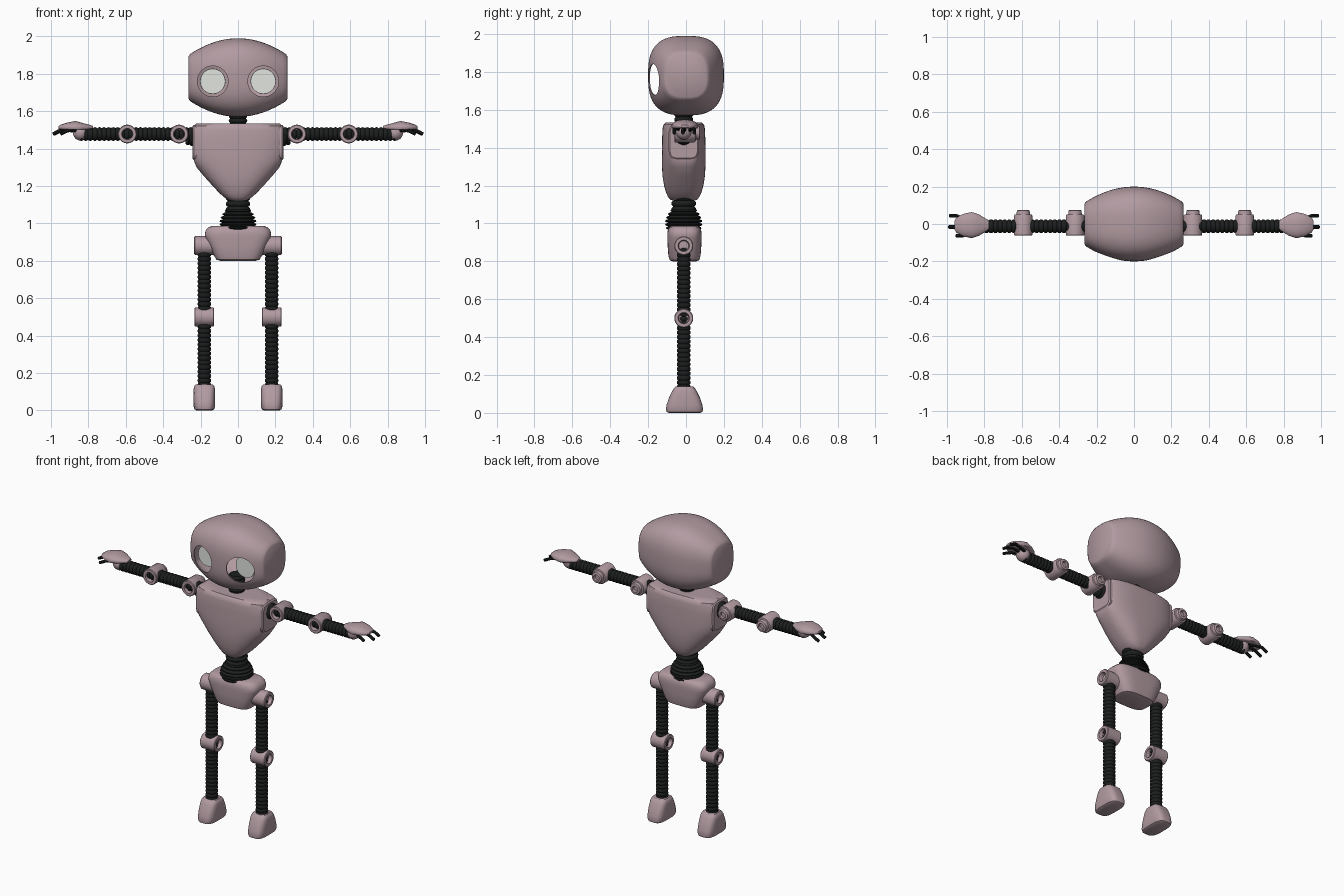
import bpy
import bmesh
from math import cos, sin, pi, copysign

cube = bpy.data.objects.get("Cube")
if cube:
    bpy.data.objects.remove(cube, do_unlink=True)


def material(name, rgb):
    m = bpy.data.materials.new(name)
    m.use_nodes = True
    m.diffuse_color = (*rgb, 1)
    bsdf = m.node_tree.nodes["Principled BSDF"]
    bsdf.inputs["Base Color"].default_value = (*rgb, 1)
    bsdf.inputs["Roughness"].default_value = 0.6
    return m


SHELL = material("dusty pink shell", (0.44, 0.325, 0.355))
RUBBER = material("black rubber", (0.012, 0.013, 0.013))
LENS = material("pale eye lens", (0.75, 0.78, 0.74))
Y = -0.012      # depth of the limb centre line
ARM_Z = 1.478
LEG_X = 0.18
parts = []


def loft(name, axis, centre, stations, mat, power=2, sides=48, limit=9, floor=-9):
    """Skin superellipse rings (position, radius u, radius v) along an axis."""
    bm = bmesh.new()
    rings = []
    for pos, ru, rv in stations:
        ring = []
        for i in range(sides):
            a = 2 * pi * (i + 0.5) / sides
            c, s = cos(a), sin(a)
            u = copysign(abs(c) ** (2 / power), c) * ru
            v = copysign(abs(s) ** (2 / power), s) * rv
            u = max(-limit, min(limit, u)) + centre[0]
            v = max(floor, v) + centre[1]
            co = {"x": (pos, u, v), "y": (u, pos, v), "z": (u, v, pos)}[axis]
            ring.append(bm.verts.new(co))
        rings.append(ring)
    for a, b in zip(rings, rings[1:]):
        for i in range(sides):
            j = (i + 1) % sides
            bm.faces.new((a[i], a[j], b[j], b[i]))
    bm.faces.new(rings[0])
    bm.faces.new(rings[-1])
    bmesh.ops.recalc_face_normals(bm, faces=bm.faces)
    mesh = bpy.data.meshes.new(name)
    bm.to_mesh(mesh)
    bm.free()
    mesh.materials.append(mat)
    ob = bpy.data.objects.new(name, mesh)
    bpy.context.collection.objects.link(ob)
    parts.append(ob)
    return ob


def lathe(name, axis, centre, profile, mat, sides=32):
    return loft(name, axis, centre, [(p, r, r) for p, r in profile], mat, 2, sides)


def ribbed(name, axis, centre, start, end, radius, pitch=0.024):
    """Bellows hose; radius is a function of the fraction along the hose."""
    count = max(2, round(abs(end - start) / pitch))
    profile = []
    for i in range(count):
        for step, scale in ((0, 0.84), (0.25, 0.97), (0.5, 1), (0.75, 0.97)):
            t = (i + step) / count
            profile.append((start + (end - start) * t, radius(t) * scale))
    profile.append((end, radius(1) * 0.84))
    return lathe(name, axis, centre, profile, RUBBER, 24)


def finger(name, points):
    curve = bpy.data.curves.new(name, "CURVE")
    curve.dimensions = "3D"
    curve.bevel_depth = 0.0095
    curve.bevel_resolution = 2
    curve.use_fill_caps = True
    spline = curve.splines.new("POLY")
    spline.points.add(len(points) - 1)
    for p, co in zip(spline.points, points):
        p.co = (*co, 1)
    curve.materials.append(RUBBER)
    ob = bpy.data.objects.new(name, curve)
    bpy.context.collection.objects.link(ob)
    bpy.ops.object.select_all(action="DESELECT")
    ob.select_set(True)
    bpy.context.view_layer.objects.active = ob
    bpy.ops.object.convert(target="MESH")
    parts.append(bpy.context.object)


# Hollow head with two open eye sockets
stations = []
for i in range(-15, 16):
    t = i / 15
    f = 1 - 0.40 * t * t
    stations.append((0.256 * t, 0.2 * f, 0.21 * f))
stations.insert(0, (-0.265, 0.108, 0.113))
stations.append((0.265, 0.108, 0.113))
head = loft("head", "x", (0, 1.78), stations, SHELL, 2.8, 64)
shell = head.modifiers.new("shell", "SOLIDIFY")
shell.thickness = 0.006
mods = ["shell"]
cutters = []
for side, s in (("left", 1), ("right", -1)):
    cutter = lathe(side + "_socket_cutter", "y", (s * 0.135, 1.76),
                   [(-0.3, 0.082), (-0.08, 0.082)], SHELL, 48)
    cutter.hide_render = True
    parts.remove(cutter)
    cutters.append(cutter)
    cut = head.modifiers.new(side, "BOOLEAN")
    cut.operation = "DIFFERENCE"
    cut.solver = "EXACT"
    cut.object = cutter
    mods.append(side)
bpy.context.view_layer.objects.active = head
for m in mods:
    bpy.ops.object.modifier_apply(modifier=m)
for cutter in cutters:
    bpy.data.objects.remove(cutter, do_unlink=True)

# Neck and waist bellows
ribbed("neck", "z", (0, Y), 1.51, 1.64, lambda t: 0.05)
ribbed("waist_upper", "z", (0, Y), 1.06, 1.15, lambda t: 0.066, 0.03)
ribbed("waist_bulb", "z", (0, Y), 0.965, 1.08,
       lambda t: 0.062 + 0.038 * sin(pi * min(1, 0.25 + 0.75 * t)), 0.02)

# Shield-shaped torso
loft("torso", "z", (0, Y),
     [(1.12, 0.03, 0.055), (1.125, 0.05, 0.07), (1.14, 0.075, 0.083),
      (1.165, 0.102, 0.094), (1.20, 0.135, 0.104), (1.25, 0.18, 0.112),
      (1.30, 0.222, 0.115), (1.335, 0.25, 0.116), (1.38, 0.268, 0.116),
      (1.45, 0.272, 0.114), (1.50, 0.268, 0.112), (1.522, 0.255, 0.107),
      (1.533, 0.225, 0.095)], SHELL, 2.6, 64, limit=0.236)

# Pelvis
loft("pelvis", "z", (0, Y + 0.004),
     [(0.80, 0.095, 0.062), (0.806, 0.115, 0.078), (0.83, 0.13, 0.085),
      (0.88, 0.152, 0.089), (0.925, 0.174, 0.091), (0.945, 0.178, 0.091),
      (0.965, 0.172, 0.088), (0.98, 0.157, 0.08), (0.987, 0.138, 0.068)],
     SHELL, 3.6)

for side, s in (("left", 1), ("right", -1)):
    # Recessed eye lens
    lathe(side + "_eye", "y", (s * 0.135, 1.76),
          [(-0.12, 0.067), (-0.11, 0.068)], LENS, 48)

    # Shoulder plate and socket
    loft(side + "_shoulder_plate", "x", (Y, 1.432),
         [(s * 0.2, 0.08, 0.094), (s * 0.236, 0.08, 0.094),
          (s * 0.243, 0.073, 0.087)], SHELL, 5)
    ribbed(side + "_shoulder_socket", "x", (Y, 1.458), s * 0.22, s * 0.28,
           lambda t: 0.05 - 0.012 * t, 0.02)

    # Arm hoses
    ribbed(side + "_arm", "x", (Y, ARM_Z), s * 0.24, s * 0.85, lambda t: 0.037)

    # Shoulder and elbow joints: recessed front, stepped back
    for joint, x in (("shoulder", 0.315), ("elbow", 0.592)):
        lathe(side + "_" + joint + "_joint", "y", (s * x, ARM_Z),
              [(-0.035, 0.027), (-0.062, 0.03), (-0.062, 0.046), (-0.058, 0.05),
               (0.044, 0.05), (0.05, 0.046), (0.052, 0.037), (0.072, 0.034),
               (0.075, 0.03), (0.075, 0.02), (0.06, 0.018)], SHELL)

    # Hand: wrist ball, domed palm and fingers
    lathe(side + "_wrist", "x", (Y, 1.485),
          [(s * (0.842 - 0.04 * cos(pi * k / 12)), 0.002 + 0.04 * sin(pi * k / 12))
           for k in range(13)], SHELL)
    loft(side + "_palm", "x", (-0.006, 1.513),
         [(s * x, ry, rz) for x, ry, rz in
          ((0.775, 0.02, 0.008), (0.785, 0.03, 0.012), (0.83, 0.058, 0.024),
           (0.868, 0.07, 0.035), (0.915, 0.06, 0.026), (0.95, 0.04, 0.014),
           (0.96, 0.022, 0.007))], SHELL, 2.2, 32, floor=-0.012)
    for label, y0, y1, tip in (("back", 0.03, 0.044, 0.985), ("middle", -0.01, -0.016, 0.99),
                               ("front", -0.045, -0.062, 0.95)):
        finger(side + "_finger_" + label,
               [(s * 0.85, y0 * 0.6, 1.488), (s * (tip - 0.07), y0, 1.502),
                (s * (tip - 0.035), y1, 1.495), (s * tip, y1, 1.477)])

    # Leg hose
    ribbed(side + "_leg", "z", (s * LEG_X, Y), 0.1, 0.87, lambda t: 0.037)

    # Hip joint, recessed on the outside
    lathe(side + "_hip_joint", "x", (Y, 0.882),
          [(s * 0.12, 0.05), (s * 0.23, 0.05), (s * 0.235, 0.046),
           (s * 0.235, 0.03), (s * 0.21, 0.026)], SHELL)

    # Knee joint, recessed at both ends
    half = [(0.03, 0.026), (0.053, 0.03), (0.053, 0.046), (0.049, 0.05)]
    knee = [(s * LEG_X - d, r) for d, r in half]
    knee += [(s * LEG_X + d, r) for d, r in reversed(half)]
    lathe(side + "_knee_joint", "x", (Y, 0.5), knee, SHELL)

    # Foot
    loft(side + "_foot", "z", (s * LEG_X, Y + 0.004),
         [(0, 0.042, 0.084), (0.006, 0.052, 0.095), (0.02, 0.057, 0.098),
          (0.045, 0.058, 0.094), (0.08, 0.058, 0.082), (0.115, 0.057, 0.065),
          (0.132, 0.053, 0.054), (0.14, 0.045, 0.044)], SHELL, 3.4)

# Smooth shading with crisp rims
bpy.ops.object.select_all(action="DESELECT")
for ob in parts:
    ob.select_set(True)
bpy.context.view_layer.objects.active = head
bpy.ops.object.shade_smooth_by_angle(angle=0.65)
